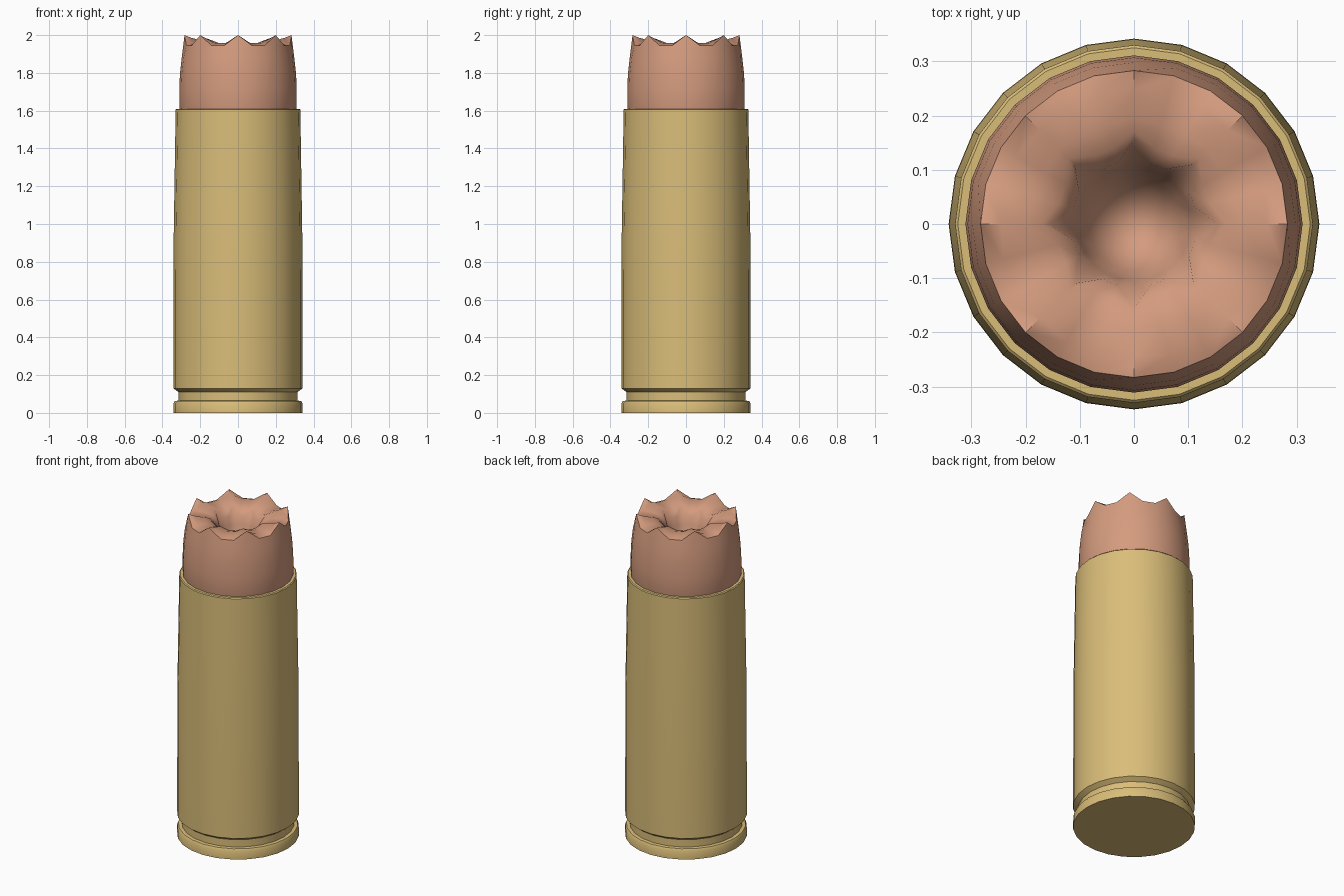
import bpy, bmesh, math

SIDES = 24

cube = bpy.data.objects.get("Cube")
if cube:
    bpy.data.objects.remove(cube, do_unlink=True)


def material(name, rgb):
    mat = bpy.data.materials.new(name)
    mat.use_nodes = True
    mat.diffuse_color = (*rgb, 1)
    mat.node_tree.nodes["Principled BSDF"].inputs["Base Color"].default_value = (*rgb, 1)
    return mat


def lathe(name, rings, mat, sharp):
    """Skin rings of (radius, z, peak_radius, peak_z); every third vertex is a peak."""
    bm = bmesh.new()
    loops = []
    for radius, z, peak_radius, peak_z in rings:
        if radius == 0:
            loops.append([bm.verts.new((0, 0, z))] * SIDES)
            continue
        loop = []
        for i in range(SIDES):
            a = math.tau * i / SIDES
            r, h = (peak_radius, peak_z) if i % 3 == 0 else (radius, z)
            loop.append(bm.verts.new((r * math.cos(a), r * math.sin(a), h)))
        loops.append(loop)
    for low, high in zip(loops, loops[1:]):
        for i in range(SIDES):
            j = (i + 1) % SIDES
            corners = dict.fromkeys((low[i], low[j], high[j], high[i]))
            bm.faces.new(list(corners))
    mesh = bpy.data.meshes.new(name)
    bm.to_mesh(mesh)
    bm.free()
    mesh.materials.append(mat)
    mesh.shade_smooth()
    mesh.set_sharp_from_angle(angle=math.radians(sharp))
    obj = bpy.data.objects.new(name, mesh)
    bpy.context.collection.objects.link(obj)
    return obj


def plain(profile):
    return [(r, z, r, z) for r, z in profile]


brass = material("brass", (0.70, 0.51, 0.19))
copper = material("copper", (0.66, 0.33, 0.21))

# Case: flat base, rim, extractor groove, tapered wall and mouth
lathe("case", plain([
    (0, 0), (0.342, 0), (0.342, 0.05), (0.335, 0.063), (0.315, 0.065),
    (0.315, 0.11), (0.342, 0.13), (0.341, 0.9), (0.33, 1.605),
    (0.325, 1.61), (0.308, 1.61), (0.308, 1.57),
]), brass, 35)

# Hollow tip: rounded jacket, eight torn peaks, star-shaped mouth and cavity
jacket = plain([(0.30, 1.57), (0.311, 1.62), (0.311, 1.72), (0.307, 1.80), (0.298, 1.88)])
crown = [
    (0.283, 1.945, 0.283, 2.0),
    (0.25, 1.958, 0.245, 1.985),
    (0.19, 1.955, 0.195, 1.972),
    (0.145, 1.94, 0.17, 1.965),
    (0.117, 1.915, 0.155, 1.955),
]
cavity = plain([(0.105, 1.86), (0.085, 1.79), (0.05, 1.74), (0, 1.72)])
lathe("hollow_tip", jacket + crown + cavity, copper, 50)
